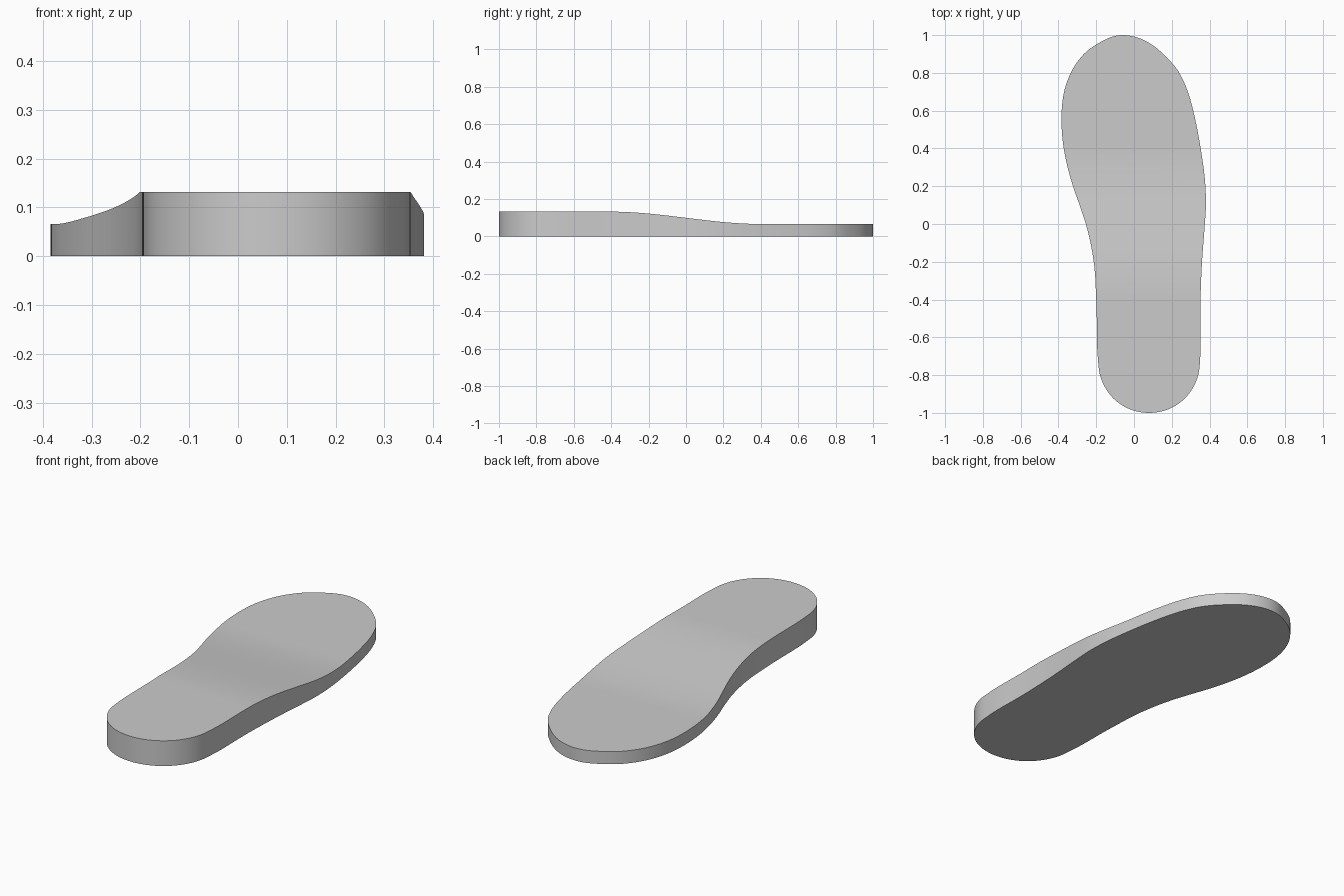
import bpy
import bmesh
import math

cube = bpy.data.objects.get("Cube")
if cube:
    bpy.data.objects.remove(cube, do_unlink=True)

# Outline stations from heel to toe: (y, right-hand edge x, left-hand edge x)
STATIONS = [
    (-1, .08, .08), (-.97, -.045, .205), (-.9, -.13, .29), (-.8, -.18, .34),
    (-.7, -.192, .351), (-.4, -.2, .352), (-.2, -.213, .36), (0, -.255, .375),
    (.1, -.288, .381), (.2, -.323, .378), (.4, -.372, .353), (.55, -.384, .325),
    (.7, -.37, .285), (.8, -.335, .24), (.9, -.265, .155), (.97, -.165, .06),
    (1, -.06, -.06),
]
STEPS = 96
HEEL_Z, TOE_Z = .132, .066


def angle(y):
    return math.acos(max(-1, min(1, -y)))


def edge_curve(side):
    """Smooth interpolator for one edge, running round both tips."""
    other = 3 - side
    pts = [(angle(s[0]), s[side]) for s in STATIONS]
    first, last = STATIONS[1], STATIONS[-2]
    pts = ([(-angle(first[0]), first[other])] + pts
           + [(2 * math.pi - angle(last[0]), last[other])])

    def slope(i):
        (a, p), (b, q), (c, r) = pts[i - 1:i + 2]
        return ((q - p) / (b - a) * (c - b) + (r - q) / (c - b) * (b - a)) / (c - a)

    def evaluate(t):
        i = 1
        while i < len(pts) - 3 and t > pts[i + 1][0]:
            i += 1
        (a, p), (b, q) = pts[i], pts[i + 1]
        h, u = b - a, (t - a) / (b - a)
        return ((1 + 2 * u) * (1 - u) ** 2 * p + u * (1 - u) ** 2 * h * slope(i)
                + u * u * (3 - 2 * u) * q + u * u * (u - 1) * h * slope(i + 1))
    return evaluate


def height(y):
    """Raised heel easing down to a thin forefoot."""
    u = max(0, min(1, (y + .4) / .8))
    return HEEL_Z + (TOE_Z - HEEL_Z) * u * u * (3 - 2 * u)


# Sole: paired edge columns, joined as top strips, side walls and a flat base
bm = bmesh.new()


def column(x, y):
    return bm.verts.new((x, y, 0)), bm.verts.new((x, y, height(y)))


right, left = edge_curve(1), edge_curve(2)
rows = []
for k in range(STEPS + 1):
    t = math.pi * k / STEPS
    y = -math.cos(t)
    r = column(right(t), y)
    rows.append((r, r if k in (0, STEPS) else column(left(t), y)))

for (r0, l0), (r1, l1) in zip(rows, rows[1:]):
    bm.faces.new(dict.fromkeys((r0[1], l0[1], l1[1], r1[1])))
    bm.faces.new((r0[0], r0[1], r1[1], r1[0]))
    bm.faces.new((l0[0], l1[0], l1[1], l0[1]))
    bm.faces.new(dict.fromkeys((r0[0], r1[0], l1[0], l0[0])))
bmesh.ops.recalc_face_normals(bm, faces=bm.faces[:])

mesh = bpy.data.meshes.new("shoe_sole")
bm.to_mesh(mesh)
bm.free()
sole = bpy.data.objects.new("shoe_sole", mesh)
bpy.context.collection.objects.link(sole)

# Plain grey material
grey = bpy.data.materials.new("light_grey")
grey.use_nodes = True
colour = (.6, .6, .6, 1)
grey.diffuse_color = colour
grey.node_tree.nodes["Principled BSDF"].inputs["Base Color"].default_value = colour
mesh.materials.append(grey)

# Smooth walls and slope with a crisp rim
bpy.ops.object.select_all(action='DESELECT')
sole.select_set(True)
bpy.context.view_layer.objects.active = sole
bpy.ops.object.shade_smooth_by_angle(angle=math.radians(30))
